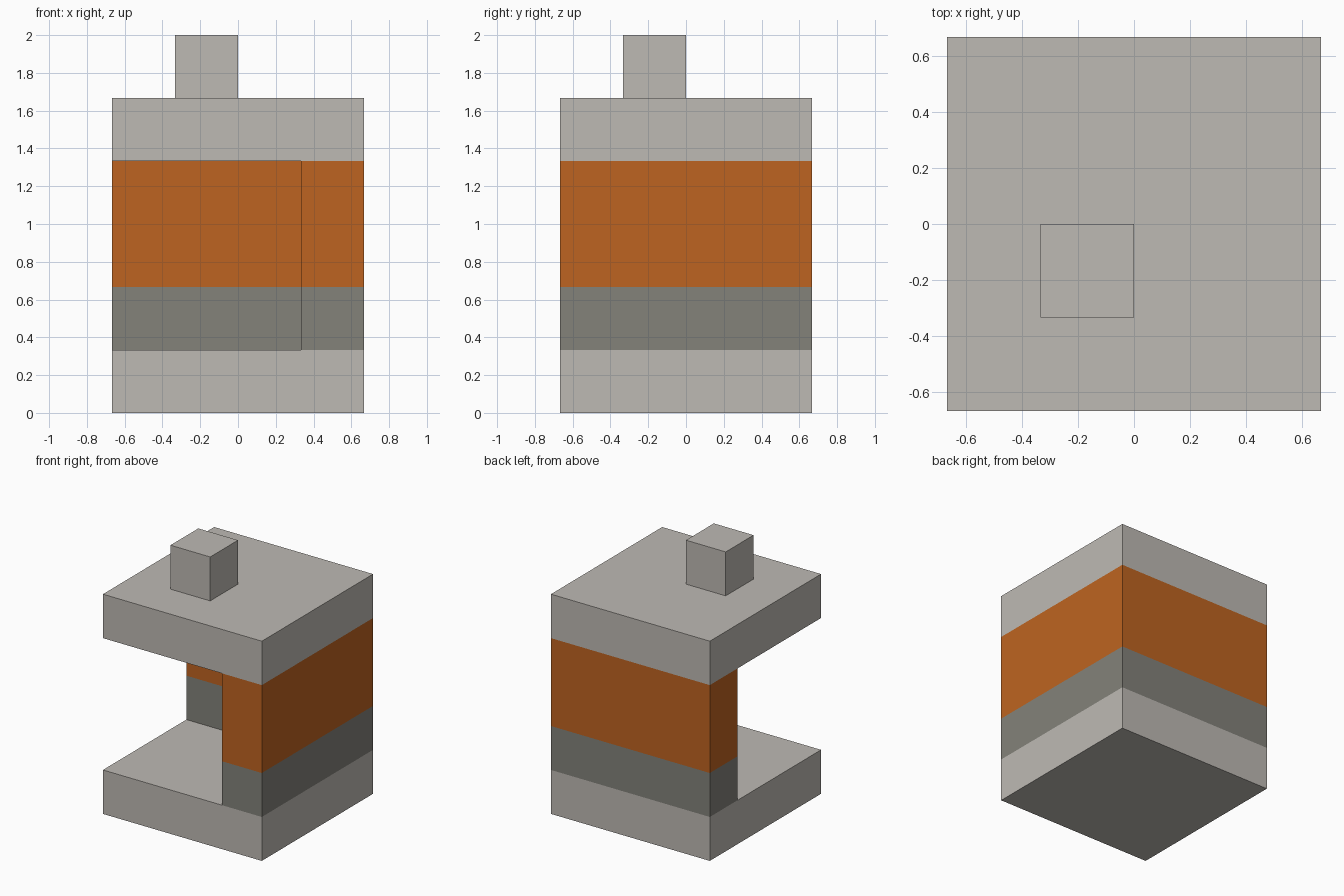
import bpy
import bmesh

default = bpy.data.objects.get("Cube")
if default:
    bpy.data.objects.remove(default, do_unlink=True)

U = 1 / 3       # building module: every size is a multiple of this
HALF = 2 * U    # half the footprint


def make_material(name, rgb):
    mat = bpy.data.materials.new(name)
    mat.use_nodes = True
    color = (*rgb, 1)
    mat.diffuse_color = color
    bsdf = mat.node_tree.nodes["Principled BSDF"]
    bsdf.inputs["Base Color"].default_value = color
    bsdf.inputs["Roughness"].default_value = 0.9
    return mat


pale = make_material("pale_stone", (0.515, 0.491, 0.456))
grey = make_material("dark_grey", (0.227, 0.223, 0.195))
orange = make_material("orange", (0.515, 0.127, 0.015))


def prism(name, outline, levels, materials):
    """Extrude a counter-clockwise outline through the levels, one material per band."""
    bm = bmesh.new()
    rings = [[bm.verts.new((x, y, z)) for x, y in outline] for z in levels]
    count = len(outline)
    for band, (low, high) in enumerate(zip(rings, rings[1:])):
        for i in range(count):
            j = (i + 1) % count
            bm.faces.new((low[i], low[j], high[j], high[i])).material_index = band
    bm.faces.new(rings[0][::-1])
    bm.faces.new(rings[-1]).material_index = len(materials) - 1
    mesh = bpy.data.meshes.new(name)
    bm.to_mesh(mesh)
    bm.free()
    for mat in materials:
        mesh.materials.append(mat)
    obj = bpy.data.objects.new(name, mesh)
    bpy.context.collection.objects.link(obj)
    return obj


def rectangle(x0, y0, x1, y1):
    return [(x0, y0), (x1, y0), (x1, y1), (x0, y1)]


square = rectangle(-HALF, -HALF, HALF, HALF)

# Floor and roof slabs
prism("floor_slab", square, (0, U), [pale])
prism("roof_slab", square, (4 * U, 5 * U), [pale])

# L-shaped wall along the back and left sides, grey below and orange above
corner = [(U, -HALF), (HALF, -HALF), (HALF, HALF),
          (-HALF, HALF), (-HALF, U), (U, U)]
prism("corner_wall", corner, (U, 2 * U, 4 * U), [grey, orange])

# Small off-centre block on the roof
prism("roof_block", rectangle(-U, -U, 0, 0), (5 * U, 6 * U), [pale])
